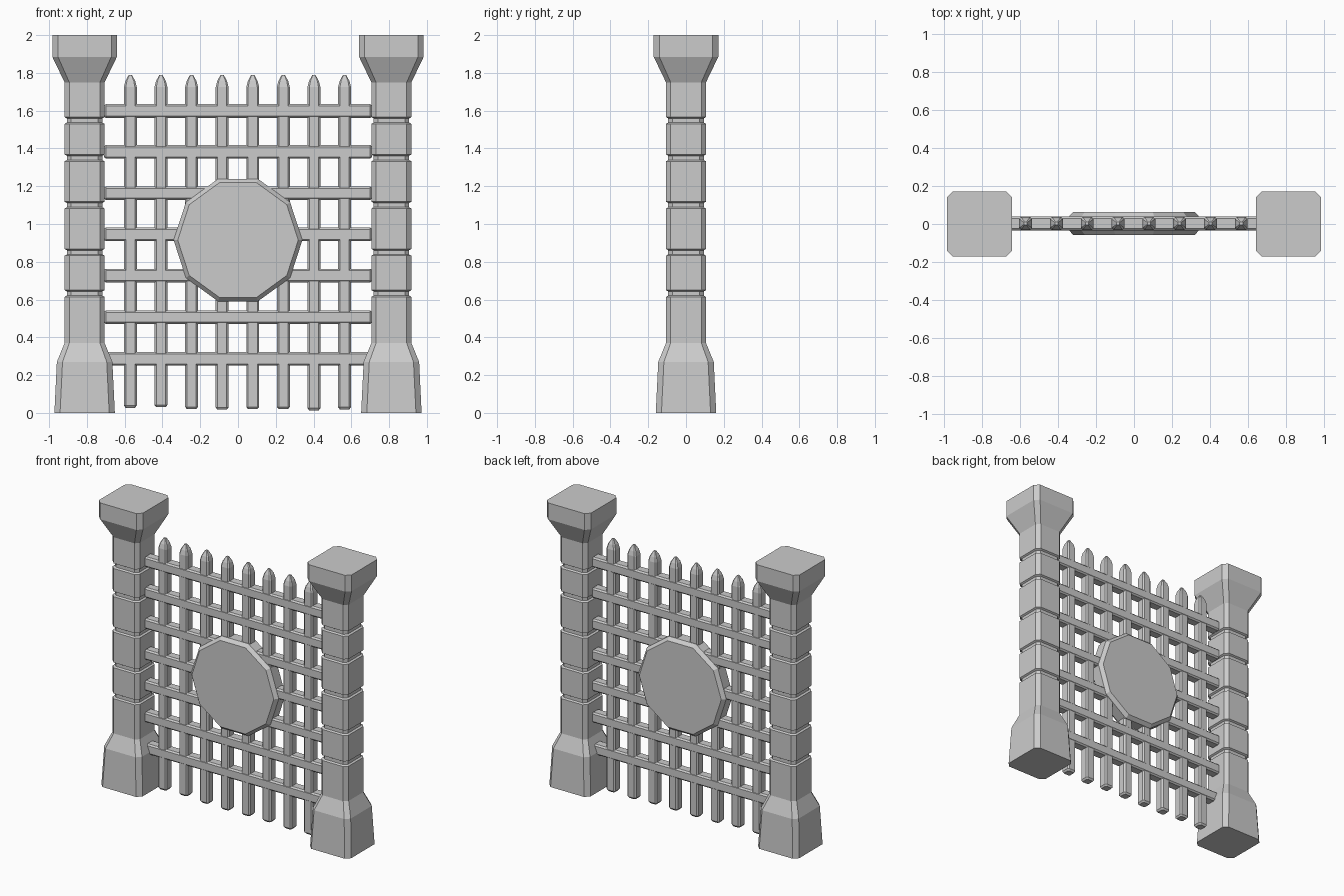
import bpy, math
from mathutils import Matrix, Vector

if "Cube" in bpy.data.objects:
    bpy.data.objects.remove(bpy.data.objects["Cube"])


def loft(name, rings, matrix):
    """Skin equal-sided rings of points into a closed flat-shaded solid."""
    n = len(rings[0])
    verts = [matrix @ Vector(p) for r in rings for p in r]
    faces = [tuple(reversed(range(n))),
             tuple(range(len(verts) - n, len(verts)))]
    for k in range(len(rings) - 1):
        for i in range(n):
            a, b = k * n + i, k * n + (i + 1) % n
            faces.append((a, b, b + n, a + n))
    mesh = bpy.data.meshes.new(name)
    mesh.from_pydata(verts, [], faces)
    obj = bpy.data.objects.new(name, mesh)
    bpy.context.collection.objects.link(obj)
    return obj


def square(h, c, z):
    """Square of half width h with corners cut by c."""
    k = h - c
    return [(h, -k, z), (h, k, z), (k, h, z), (-k, h, z),
            (-h, k, z), (-h, -k, z), (-k, -h, z), (k, -h, z)]


def polygon(r, n, z):
    return [(r * math.cos(math.tau * i / n), r * math.sin(math.tau * i / n), z)
            for i in range(n)]


# Pillars: flared base, grooved shaft, wide cap
profile = [(0.16, 0.03, 0), (0.147, 0.03, 0.27), (0.106, 0.025, 0.37)]
for z in (0.632, 0.85, 1.1, 1.35, 1.548):
    profile += [(0.106, 0.025, z - 0.018), (0.094, 0.022, z - 0.011),
                (0.094, 0.022, z + 0.011), (0.106, 0.025, z + 0.018)]
profile += [(0.106, 0.025, 1.75), (0.171, 0.03, 1.885), (0.171, 0.03, 2.0)]
for side, x in (("left", -0.812), ("right", 0.812)):
    loft(side + "_pillar", [square(*p) for p in profile],
         Matrix.Translation((x, 0, 0)))

# Upright pickets with pointed tops
bottoms = (0.027, 0.03, 0.02, 0.017, 0.02, 0.02, 0.013, 0.018)
for i, z0 in enumerate(bottoms):
    rings = [square(0.025, 0.008, z0), square(0.034, 0.01, z0 + 0.012),
             square(0.034, 0.01, 1.725), square(0.026, 0.008, 1.757),
             square(0.008, 0.003, 1.79)]
    loft("picket_%d" % (i + 1), rings,
         Matrix.Translation((-0.57 + i * 0.162, 0.003, 0)))

# Horizontal rails running between the pillars
along_x = Matrix.Rotation(math.pi / 2, 4, 'Y')
for i, z in enumerate((0.286, 0.506, 0.727, 0.945, 1.163, 1.382, 1.598)):
    rings = [square(0.027, 0.008, -0.71), square(0.036, 0.01, -0.7),
             square(0.036, 0.01, 0.7), square(0.027, 0.008, 0.71)]
    loft("rail_%d" % (i + 1), rings,
         Matrix.Translation((0, 0.003, z)) @ along_x)

# Ten-sided central plate with bevelled rims
rings = [polygon(r, 10, d) for r, d in
         ((0.319, -0.061), (0.341, -0.037), (0.341, 0.037), (0.319, 0.061))]
loft("centre_plate", rings, Matrix.Translation((0, 0.003, 0.915))
     @ Matrix.Rotation(math.pi / 2, 4, 'X'))
